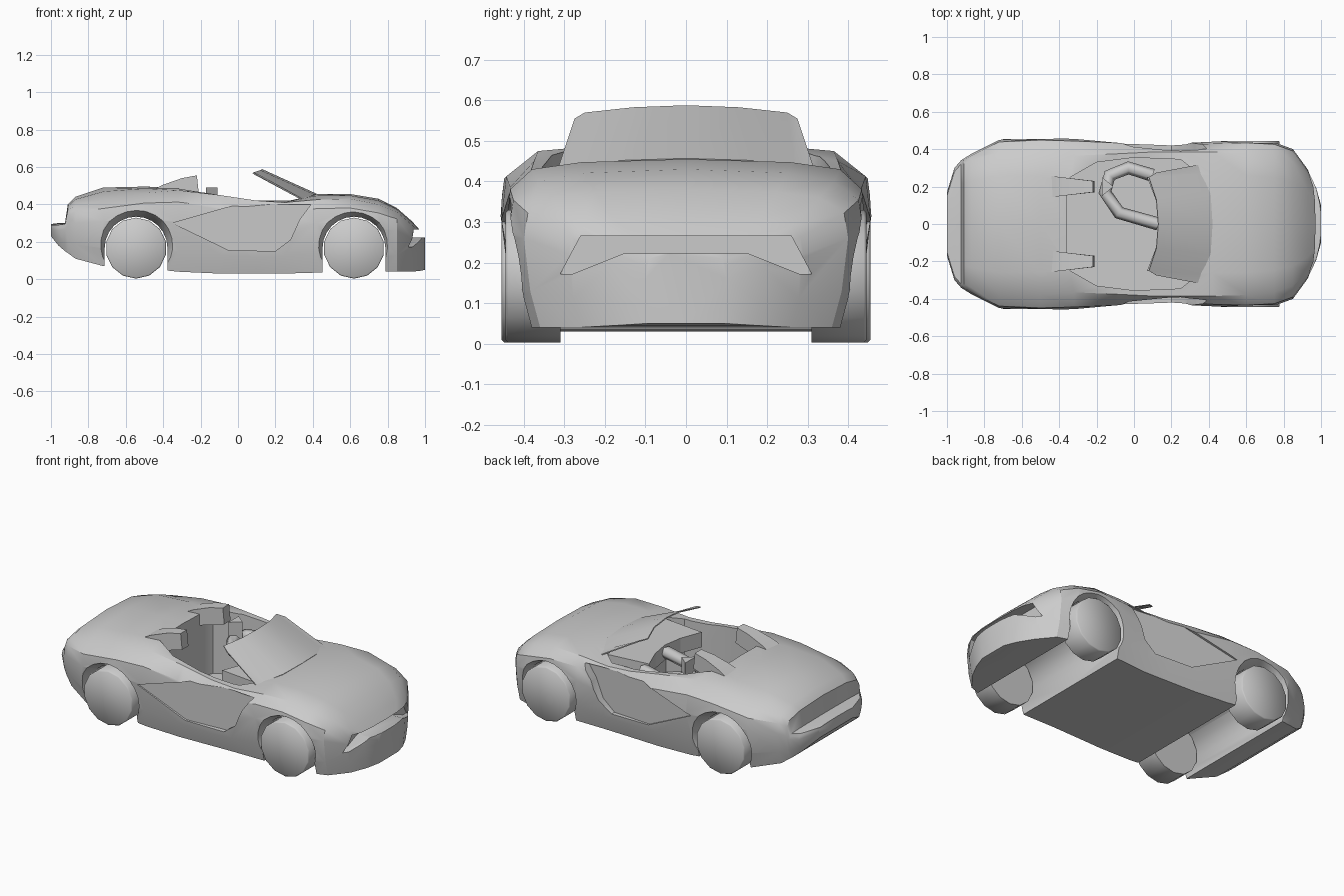
import bpy, bmesh, math
from mathutils import Matrix

if "Cube" in bpy.data.objects:
    bpy.data.objects.remove(bpy.data.objects["Cube"])

grey = bpy.data.materials.new("light grey")
grey.use_nodes = True
grey.diffuse_color = (0.6, 0.6, 0.6, 1)
grey.node_tree.nodes["Principled BSDF"].inputs["Base Color"].default_value = (0.6, 0.6, 0.6, 1)


def make_object(name, bm):
    """Turn a bmesh into a named, coloured object."""
    bmesh.ops.recalc_face_normals(bm, faces=bm.faces)
    mesh = bpy.data.meshes.new(name)
    bm.to_mesh(mesh)
    bm.free()
    mesh.materials.append(grey)
    obj = bpy.data.objects.new(name, mesh)
    bpy.context.collection.objects.link(obj)
    return obj


def activate(obj):
    bpy.ops.object.select_all(action="DESELECT")
    obj.select_set(True)
    bpy.context.view_layer.objects.active = obj


def smooth(obj, degrees=35):
    activate(obj)
    bpy.ops.object.shade_smooth_by_angle(angle=math.radians(degrees))


def prism(name, outline, place, near, far):
    """Extrude a 2D outline; place(u, v, d) gives the 3D point at depth d."""
    bm = bmesh.new()
    ends = [[bm.verts.new(place(u, v, d)) for u, v in outline] for d in (near, far)]
    bm.faces.new(ends[0])
    bm.faces.new(ends[1])
    count = len(outline)
    for i in range(count):
        j = (i + 1) % count
        bm.faces.new((ends[0][i], ends[0][j], ends[1][j], ends[1][i]))
    return make_object(name, bm)


def along_x(u, v, d):
    return (d, u, v)


def along_y(u, v, d):
    return (u, d, v)


def along_z(u, v, d):
    return (u, v, d)


def mirrored(half):
    """Close a half outline (u = across) by reflecting it."""
    return half + [(-u, v) for u, v in reversed(half)]


def cut(obj, cutter):
    cutter.hide_render = True
    activate(obj)
    mod = obj.modifiers.new("cut", "BOOLEAN")
    mod.operation = "DIFFERENCE"
    mod.solver = "EXACT"
    mod.object = cutter
    bpy.ops.object.modifier_apply(modifier=mod.name)
    bpy.data.objects.remove(cutter)


# Body stations: x, half width, underside, waist height,
# shoulder half width, shoulder height, centre height
stations = [
    (-1.0, .17, .23, .27, .15, .29, .295),
    (-.96, .30, .18, .26, .28, .29, .30),
    (-.925, .34, .15, .27, .32, .295, .30),
    (-.91, .35, .14, .29, .32, .37, .40),
    (-.87, .375, .11, .30, .34, .395, .44),
    (-.72, .45, .07, .31, .38, .42, .49),
    (-.5, .46, .06, .32, .375, .46, .495),
    (-.32, .455, .04, .31, .365, .475, .49),
    (-.1, .445, .03, .28, .375, .45, .45),
    (.1, .437, .03, .25, .385, .42, .42),
    (.25, .432, .03, .26, .385, .41, .43),
    (.42, .44, .035, .30, .385, .425, .455),
    (.6, .445, .04, .30, .38, .43, .455),
    (.75, .437, .04, .28, .365, .40, .43),
    (.85, .40, .04, .26, .33, .36, .38),
    (.93, .29, .04, .22, .26, .29, .31),
    (.975, .19, .045, .19, .17, .25, .26),
    (1.0, .10, .05, .16, .09, .21, .225),
]


def section(width, under, waist, shoulder, top, centre):
    half = [(.9 * width, under), (.96 * width, under + .4 * (waist - under)),
            (width, waist), (.975 * width, waist + .62 * (top - waist)),
            (shoulder, top), (.68 * shoulder, top + .7 * (centre - top))]
    return [(0, under)] + half + [(0, centre)] + [(-y, z) for y, z in reversed(half)]


bm = bmesh.new()
rings = [[bm.verts.new((s[0], y, z)) for y, z in section(*s[1:])] for s in stations]
for a, b in zip(rings, rings[1:]):
    for i in range(len(a)):
        j = (i + 1) % len(a)
        bm.faces.new((a[i], a[j], b[j], b[i]))
bm.faces.new(rings[0])
bm.faces.new(rings[-1])
body = make_object("body", bm)

# Wheel wells, open across the underside, with arches flaring outward
axles = {"rear": (-.545, .455), "front": (.62, .445)}
axle_height = .166
for x, outer in axles.values():
    circle = [(math.cos(k * math.pi / 12), math.sin(k * math.pi / 12)) for k in range(24)]
    well = [(x + .168 * u, axle_height + .168 * v) for u, v in circle[:13]]
    well += [(x - .168, -.1), (x + .168, -.1)]
    cut(body, prism("wheel_well_cutter", well, along_y, -.6, .6))
    for s in (-1, 1):
        def flare_place(u, v, d, x=x, s=s):
            radius = .166 + .5 * (d - .38)
            return (x + radius * u, s * d, axle_height + radius * v)
        cut(body, prism("arch_flare_cutter", circle, flare_place, .38, .5))

# Open cockpit
side = [(-.362, .2), (-.34, .25), (-.2, .33), (0, .355), (.25, .345), (.33, .28)]
cockpit = side + [(x, -y) for x, y in reversed(side)]
cut(body, prism("cockpit_cutter", cockpit, along_z, .1, .9))

# Front intake
intake = mirrored([(.155, .222), (.28, .172), (.31, .172), (.26, .265)])
cut(body, prism("intake_cutter", intake, along_x, .9, 1.1))

# Door recesses that start behind the front fender and fade out rearward
door = [(.39, .40), (.33, .32), (.28, .21), (.2, .15), (-.05, .155), (-.35, .3), (0, .40)]
for s in (-1, 1):
    def door_place(x, z, d, s=s):
        return (x, s * (d if d > .5 else d - .1 * (x + .1)), z)
    cut(body, prism("door_cutter", door, door_place, .422, .6))
smooth(body, 32)

# Wheels with a slightly bevelled outer face
for axle, (x, outer) in axles.items():
    for label, s in (("left", 1), ("right", -1)):
        bm = bmesh.new()
        width = outer - .31
        turn = (Matrix.Translation((x, s * (outer - width / 2), axle_height))
                @ Matrix.Rotation(math.pi / 2, 4, "X"))
        bmesh.ops.create_cone(bm, cap_ends=True, segments=14, radius1=.163,
                              radius2=.163, depth=width, matrix=turn)
        rim = [e for e in bm.edges if all(s * v.co.y > .4 for v in e.verts)]
        bmesh.ops.bevel(bm, geom=rim, offset=.006, segments=1, affect="EDGES")
        smooth(make_object(f"{axle}_{label}_wheel", bm), 50)

# Headrest fairings, tapering forward
fairing = [(-.46, .475), (-.4, .505), (-.3, .54), (-.22, .555), (-.21, .46), (-.36, .42)]
for label, s in (("left", 1), ("right", -1)):
    def fairing_place(x, z, d, s=s):
        return (x, s * (.2 + d * (.03 + .12 * max(0, -.22 - x))), z)
    smooth(prism(f"{label}_headrest_fairing", fairing, fairing_place, -1, 1))

# Windscreen: lower and upper edges as (x, y, z) from the middle outward
lower = [(.42, 0, .457), (.41, .16, .452), (.36, .27, .435), (.36, .32, .42)]
upper = [(.13, 0, .588), (.12, .13, .583), (.08, .25, .57), (.12, .275, .555)]
bm = bmesh.new()
rows = []
for edge in (lower, upper):
    full = [(x, -y, z) for x, y, z in reversed(edge[1:])] + edge
    rows.append([bm.verts.new(p) for p in full])
for i in range(len(rows[0]) - 1):
    bm.faces.new((rows[0][i], rows[0][i + 1], rows[1][i + 1], rows[1][i]))
windscreen = make_object("windscreen", bm)
mod = windscreen.modifiers.new("thickness", "SOLIDIFY")
mod.thickness = .006
activate(windscreen)
bpy.ops.object.modifier_apply(modifier=mod.name)
smooth(windscreen, 25)

# Dashboard
dash = [(.34, -.28), (.34, .28), (.07, .25), (.12, .12), (.14, 0), (.12, -.12), (.07, -.25)]
prism("dashboard", dash, along_z, .33, .42)

# Steering surround swept around the driver's place
curve = bpy.data.curves.new("steering_surround", "CURVE")
curve.dimensions = "3D"
curve.bevel_depth = .035
curve.bevel_resolution = 1
curve.use_fill_caps = True
path = [(.1, .26), (-.03, .3), (-.13, .26), (-.155, .17), (-.08, .06), (.13, 0)]
spline = curve.splines.new("POLY")
spline.points.add(len(path) - 1)
for point, (x, y) in zip(spline.points, path):
    point.co = (x, y, .38, 1)
curve.materials.append(grey)
bpy.context.collection.objects.link(bpy.data.objects.new("steering_surround", curve))

# Steering hub
prism("steering_hub", [(-.17, .25), (-.17, .15), (-.11, .2)], along_z, .38, .49)
